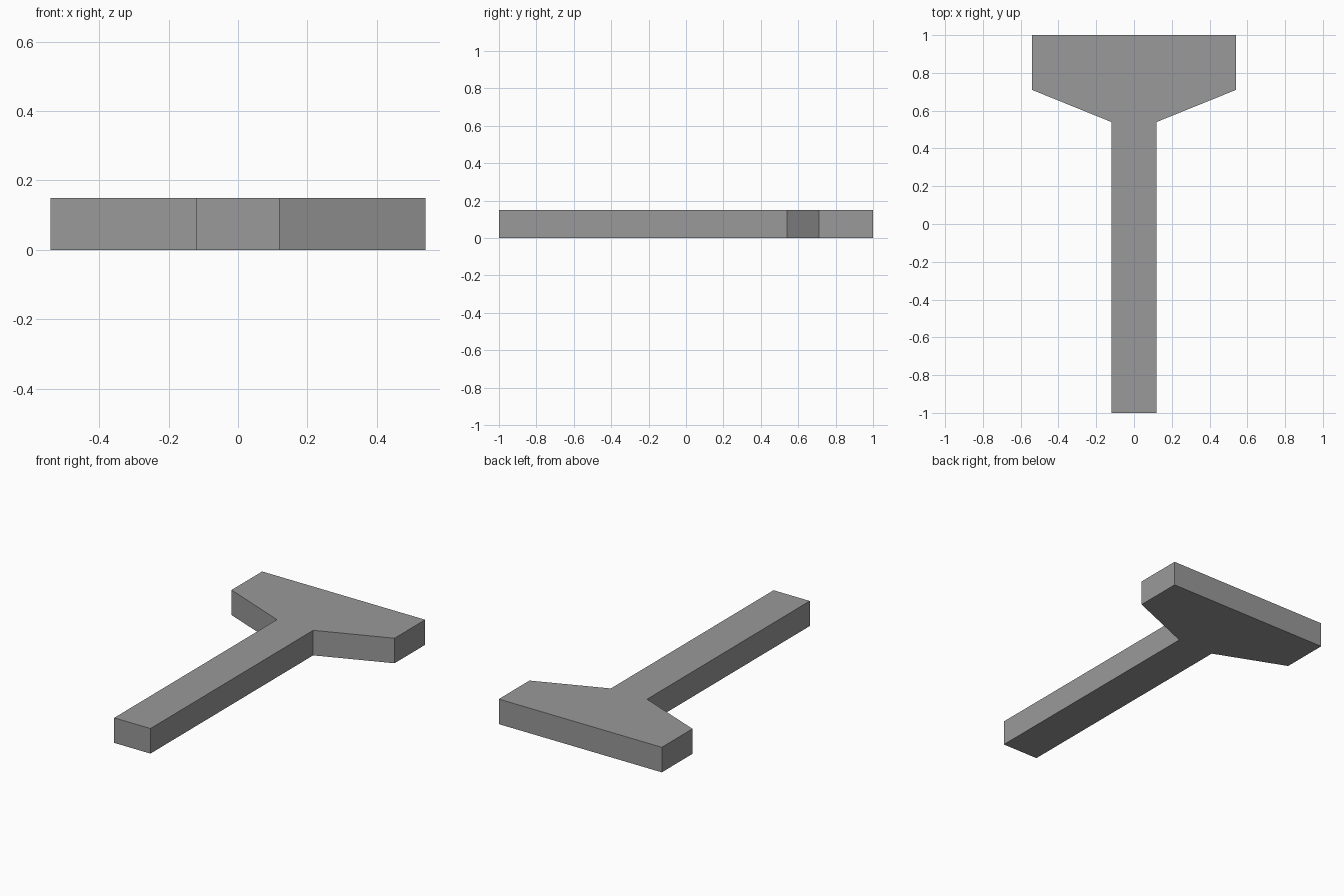
import bpy
import bmesh

cube = bpy.data.objects.get("Cube")
if cube:
    bpy.data.objects.remove(cube, do_unlink=True)

THICKNESS = 0.15

# Plain grey material
grey = bpy.data.materials.new("plain_grey")
grey.use_nodes = True
colour = (0.32, 0.32, 0.32, 1)
grey.diffuse_color = colour
grey.node_tree.nodes["Principled BSDF"].inputs["Base Color"].default_value = colour

# Right half of the outline, mirrored to close the T-shaped profile
half = [(0.12, -1), (0.12, 0.54), (0.54, 0.71), (0.54, 1)]
outline = half + [(-x, y) for x, y in reversed(half)]

# Extrude the outline into a slab
bm = bmesh.new()
base = bm.faces.new([bm.verts.new((x, y, 0)) for x, y in outline])
top = bmesh.ops.extrude_face_region(bm, geom=[base], use_keep_orig=True)["geom"]
top_verts = [g for g in top if isinstance(g, bmesh.types.BMVert)]
bmesh.ops.translate(bm, verts=top_verts, vec=(0, 0, THICKNESS))
bmesh.ops.recalc_face_normals(bm, faces=bm.faces)

mesh = bpy.data.meshes.new("flared_t_slab")
bm.to_mesh(mesh)
bm.free()
mesh.materials.append(grey)
slab = bpy.data.objects.new("flared_t_slab", mesh)
bpy.context.collection.objects.link(slab)
